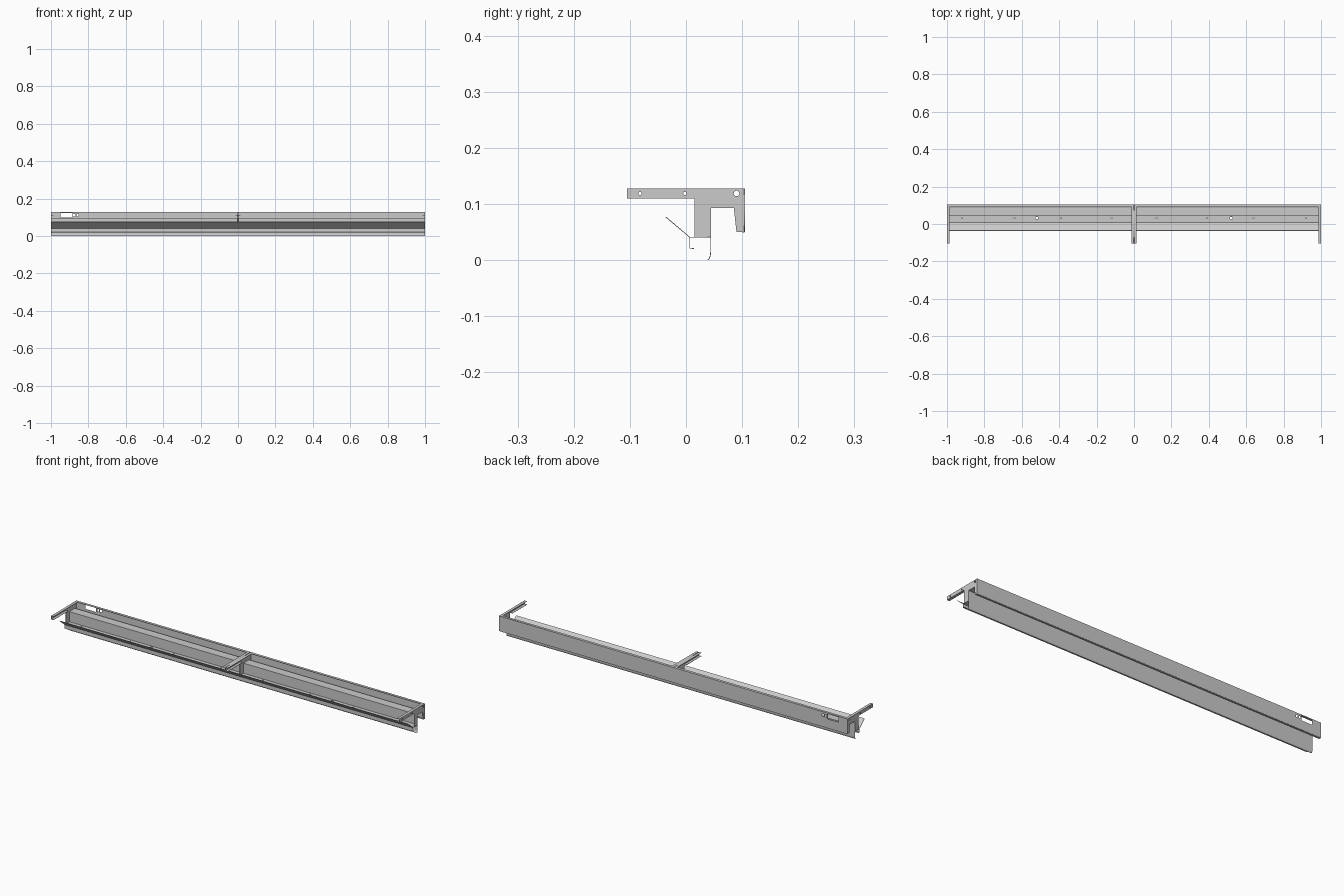
import bpy, bmesh, math
from mathutils import Matrix

if "Cube" in bpy.data.objects:
    bpy.data.objects.remove(bpy.data.objects["Cube"])

T = 0.0014          # sheet metal thickness
H = T / 2
YZ = Matrix(((0, 0, 1, 0), (1, 0, 0, 0), (0, 1, 0, 0), (0, 0, 0, 1)))
XZ = Matrix(((1, 0, 0, 0), (0, 0, -1, 0), (0, 1, 0, 0), (0, 0, 0, 1)))
XY = Matrix.Identity(4)


def circle(cx, cy, r, n=16):
    return [(cx + r * math.cos(2 * math.pi * i / n),
             cy + r * math.sin(2 * math.pi * i / n)) for i in range(n)]


def rect(x0, y0, x1, y1):
    return [(x0, y0), (x1, y0), (x1, y1), (x0, y1)]


def plate(name, outline, holes, axes, offset):
    """Flat sheet with cut holes, laid in the given plane."""
    cu = bpy.data.curves.new(name, 'CURVE')
    cu.dimensions = '2D'
    cu.fill_mode = 'BOTH'
    cu.extrude = H
    for loop in [outline] + holes:
        s = cu.splines.new('POLY')
        s.points.add(len(loop) - 1)
        for p, (a, b) in zip(s.points, loop):
            p.co = (a, b, 0, 1)
        s.use_cyclic_u = True
    ob = bpy.data.objects.new(name, cu)
    bpy.context.collection.objects.link(ob)
    bpy.ops.object.select_all(action='DESELECT')
    ob.select_set(True)
    bpy.context.view_layer.objects.active = ob
    bpy.ops.object.convert(target='MESH')
    ob = bpy.context.view_layer.objects.active
    ob.name = name
    ob.data.transform(Matrix.Translation(offset) @ axes)
    return ob


def strip(name, profile, x0=-1.0, x1=1.0):
    """Folded sheet: (y, z) profile swept along x."""
    bm = bmesh.new()
    a = [bm.verts.new((x0, y, z)) for y, z in profile]
    b = [bm.verts.new((x1, y, z)) for y, z in profile]
    for i in range(len(profile) - 1):
        bm.faces.new((a[i], a[i + 1], b[i + 1], b[i]))
    me = bpy.data.meshes.new(name)
    bm.to_mesh(me)
    bm.free()
    ob = bpy.data.objects.new(name, me)
    bpy.context.collection.objects.link(ob)
    m = ob.modifiers.new("thickness", 'SOLIDIFY')
    m.thickness = T
    m.offset = 0
    return ob


# Back panel with service window and two small cut-outs
plate("back_panel", rect(-1, 0.05, 1, 0.128),
      [rect(-0.948, 0.098, -0.886, 0.124),
       rect(-0.881, 0.105, -0.870, 0.117),
       rect(-0.864, 0.105, -0.853, 0.117)], XZ, (0, 0.105 - H, 0))
strip("back_top_flange", [(0.104, 0.128 - H), (0.091, 0.128 - H)])
strip("back_bottom_lip", [(0.104, 0.05), (0.0905, 0.052)])

# Shelf, drop apron and its curled bottom edge
strip("shelf_and_apron", [(0.089, 0.0935), (0.044, 0.0935), (0.044, 0.014),
                          (0.0432, 0.008), (0.0415, 0.003), (0.0385, 0.0005)])

# Tray floor with fixing holes
holes = [circle(x, 0.032, 0.007) for x in (-0.52, 0.52)]
holes += [circle(s * x, 0.032, 0.003, 10) for s in (-1, 1) for x in (0.12, 0.39, 0.64, 0.92)]
plate("tray_floor", rect(-1, 0.007, 1, 0.044), holes, XY, (0, 0, 0.041))

# Slanted front reflector with folded lower hem
strip("slanted_reflector", [(-0.036, 0.077), (0.0065, 0.041),
                            (0.0065, 0.021), (0.014, 0.021)])

# Four hanging brackets: web plate plus arm flanges
web = [(-0.105, 0.11), (0.015, 0.11), (0.015, 0.041), (0.044, 0.041),
       (0.044, 0.094), (0.085, 0.094), (0.090, 0.05), (0.104, 0.05),
       (0.104, 0.128), (-0.105, 0.128)]
web_holes = [circle(-0.082, 0.119, 0.003), circle(-0.002, 0.119, 0.003),
             circle(0.09, 0.119, 0.005)]
W = 0.014
for label, x, d in (("left", -1 + H, 1), ("mid_left", -H, -1),
                    ("mid_right", H, 1), ("right", 1 - H, -1)):
    plate(label + "_bracket_web", web, web_holes, YZ, (x, 0, 0))
    x0, x1 = sorted((x, x + d * W))
    strip(label + "_bracket_top_flange", [(-0.105, 0.128 - H), (0.104, 0.128 - H)], x0, x1)
    strip(label + "_bracket_low_flange", [(-0.105, 0.11 + H), (0.015, 0.11 + H)], x0, x1)
